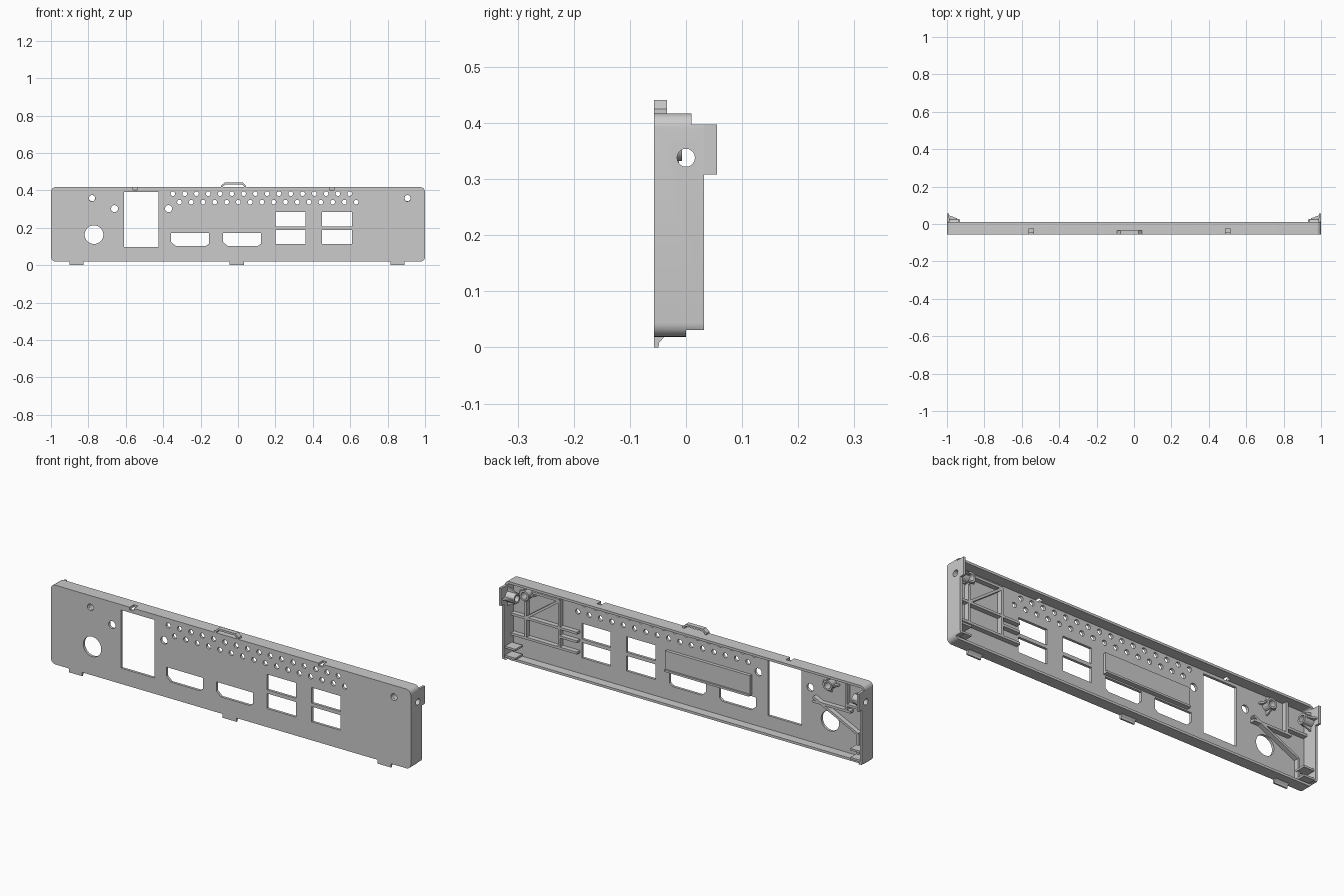
import bpy, bmesh, math
from mathutils import Matrix, Vector

if "Cube" in bpy.data.objects:
    bpy.data.objects.remove(bpy.data.objects["Cube"])

FRONT, INNER, BACK = -0.057, -0.044, 0.032   # y of front face, plate inside, side wall edge


def make(name, bm):
    bmesh.ops.recalc_face_normals(bm, faces=bm.faces)
    me = bpy.data.meshes.new(name)
    bm.to_mesh(me)
    bm.free()
    ob = bpy.data.objects.new(name, me)
    bpy.context.collection.objects.link(ob)
    return ob


def prism(bm, pts, d0, d1, axis='y'):
    """Extrude a 2D outline: xz points along y, or yz points along x."""
    put = (lambda p, d: (p[0], d, p[1])) if axis == 'y' else (lambda p, d: (d, p[0], p[1]))
    a = [bm.verts.new(put(p, d0)) for p in pts]
    b = [bm.verts.new(put(p, d1)) for p in pts]
    bm.faces.new(a)
    bm.faces.new(b[::-1])
    n = len(pts)
    for i in range(n):
        bm.faces.new((a[i], a[(i + 1) % n], b[(i + 1) % n], b[i]))


def rect(x0, x1, z0, z1):
    return [(x0, z0), (x1, z0), (x1, z1), (x0, z1)]


def circle(x, z, r, n=20):
    return [(x + r * math.cos(2 * math.pi * i / n), z + r * math.sin(2 * math.pi * i / n)) for i in range(n)]


def round_rect(x0, x1, z0, z1, r, n=6):
    pts = []
    for k, (cx, cz) in enumerate([(x1 - r, z1 - r), (x0 + r, z1 - r), (x0 + r, z0 + r), (x1 - r, z0 + r)]):
        for i in range(n + 1):
            a = math.pi / 2 * (k + i / n)
            pts.append((cx + r * math.cos(a), cz + r * math.sin(a)))
    return pts


def strip(p, q, w):
    """Thin rectangle of width w running from p to q."""
    p, q = Vector(p), Vector(q)
    s = (q - p).normalized().orthogonal() * w / 2
    return [tuple(p + s), tuple(q + s), tuple(q - s), tuple(p - s)]


def cut(ob, bm):
    cutter = make("cutter", bm)
    cutter.hide_render = True
    mod = ob.modifiers.new("cut", 'BOOLEAN')
    mod.operation, mod.solver, mod.object = 'DIFFERENCE', 'EXACT', cutter
    bpy.context.view_layer.objects.active = ob
    bpy.ops.object.modifier_apply(modifier=mod.name)
    bpy.data.objects.remove(cutter)


def solid(name, pts, d0, d1, axis='y'):
    bm = bmesh.new()
    prism(bm, pts, d0, d1, axis)
    return make(name, bm)


# Open-backed tray
panel = solid("panel_shell", round_rect(-1, 1, 0.019, 0.417, 0.025), FRONT, BACK)
bm = bmesh.new()
prism(bm, round_rect(-0.988, 0.988, 0.031, 0.405, 0.014), INNER, 0.1)
cut(panel, bm)

# Shorter top and bottom lips
bm = bmesh.new()
prism(bm, rect(-1.1, 1.1, 0.397, 0.5), 0.01, 0.1)
prism(bm, rect(-1.1, 1.1, -0.1, 0.0315), 0.0, 0.1)
cut(panel, bm)

# Connector openings, holes and vents in the front
bm = bmesh.new()
openings = [rect(-0.61, -0.425, 0.098, 0.39), circle(-0.77, 0.163, 0.05, 32)]
for x, z, r in [(-0.78, 0.358, 0.017), (-0.66, 0.302, 0.019), (-0.371, 0.302, 0.019), (0.906, 0.358, 0.017)]:
    openings.append(circle(x, z, r))
for x in (-0.358, -0.08):
    openings.append([(x, 0.171), (x, 0.125), (x + 0.025, 0.102), (x + 0.185, 0.102),
                     (x + 0.203, 0.115), (x + 0.203, 0.171)])
for x in (0.2, 0.449):
    openings += [rect(x, x + 0.161, 0.206, 0.284), rect(x, x + 0.161, 0.112, 0.188)]
for i in range(16):
    openings.append(circle(-0.348 + i * 0.063, 0.382, 0.0125, 16))
    openings.append(circle(-0.313 + i * 0.063, 0.337, 0.0125, 16))
for pts in openings:
    prism(bm, pts, -0.08, -0.03)
# Notches in the top edge
for x in (-0.55, 0.5):
    prism(bm, rect(x - 0.012, x + 0.012, 0.403, 0.43), -0.08, -0.024)
# Screw holes through the side walls
for s in (-1, 1):
    prism(bm, circle(0, 0.338, 0.016), s * 0.97, s * 1.03, 'x')
cut(panel, bm)

# Side tabs
for side, s in (("left", -1), ("right", 1)):
    solid(side + "_side_tab", rect(0.0315, 0.055, 0.308, 0.397), s * 0.988, s, 'x')

# Bottom locating tabs
for i, (a, b) in enumerate([(-0.9, -0.826), (-0.045, 0.032), (0.815, 0.89)]):
    solid(f"bottom_tab_{i}", [(FRONT, 0), (-0.049, 0), (-0.048, 0.008), (-0.038, 0.02), (FRONT, 0.02)], a, b, 'x')

# Top latch loop
solid("top_latch", [(-0.09, 0.416), (-0.09, 0.425), (-0.072, 0.441), (0.025, 0.441), (0.043, 0.425),
                    (0.043, 0.416), (0.033, 0.416), (0.033, 0.422), (0.021, 0.431), (-0.068, 0.431),
                    (-0.08, 0.422), (-0.08, 0.416)], FRONT, -0.034)


def boss(name, loc, direction, length, r=0.026, ri=0.0165, n=20):
    """Hollow screw post with four tapering fins."""
    bm = bmesh.new()
    rings = []
    for rad, h in ((r, 0), (r, length), (ri, length), (ri, 0)):
        rings.append([bm.verts.new((x, y, h)) for x, y in circle(0, 0, rad, n)])
    for k in range(4):
        a, b = rings[k], rings[(k + 1) % 4]
        for i in range(n):
            j = (i + 1) % n
            bm.faces.new((a[i], a[j], b[j], b[i]))
    for k in range(4):
        old = set(bm.verts)
        prism(bm, [(r - 0.003, 0), (r + 0.02, 0), (r + 0.004, length * 0.85), (r - 0.003, length * 0.85)],
              -0.004, 0.004)
        new = [v for v in bm.verts if v not in old]
        bmesh.ops.rotate(bm, verts=new, cent=(0, 0, 0), matrix=Matrix.Rotation(k * math.pi / 2, 3, 'Z'))
    rot = Vector((0, 0, 1)).rotation_difference(Vector(direction)).to_matrix().to_4x4()
    bm.transform(Matrix.Translation(loc) @ rot)
    return make(name, bm)


bosses = [boss("left_front_boss", (-0.78, INNER, 0.358), (0, 1, 0), 0.037),
          boss("right_front_boss", (0.906, INNER, 0.358), (0, 1, 0), 0.037),
          boss("left_wall_boss", (-0.988, 0, 0.338), (1, 0, 0), 0.05),
          boss("right_wall_boss", (0.988, 0, 0.338), (-1, 0, 0), 0.05)]

# Raised block behind the small ports
solid("back_block", rect(-0.335, 0.135, 0.185, 0.28), INNER - 0.001, -0.028)
solid("back_block_ledge", rect(-0.335, 0.135, 0.178, 0.188), INNER - 0.001, -0.02)

# Stiffening ribs on the inside of the plate
ribs = [((0.62, 0.24), (0.985, 0.24)), ((0.62, 0.14), (0.985, 0.14)), ((0.72, 0.14), (0.72, 0.38)),
        ((0.905, 0.14), (0.905, 0.325)), ((0.9, 0.245), (0.725, 0.372)), ((0.72, 0.378), (0.87, 0.378)),
        ((0.62, 0.197), (0.72, 0.197)),
        ((-0.69, 0.27), (-0.94, 0.15)), ((-0.69, 0.25), (-0.9, 0.25)), ((-0.94, 0.04), (-0.94, 0.15)),
        ((-0.875, 0.25), (-0.875, 0.404)), ((-0.875, 0.28), (-0.985, 0.28))]
bm = bmesh.new()
for p, q in ribs:
    prism(bm, strip(p, q, 0.012), INNER - 0.001, -0.02)
make("inner_ribs", bm)

# Corner clips near the bottom of the side walls
for side, s in (("left", -1), ("right", 1)):
    bm = bmesh.new()
    for z in (0.04, 0.085):
        prism(bm, rect(*sorted((s * 0.93, s * 0.989)), z, z + 0.01), -0.03, 0.025)
    make(side + "_corner_clip", bm)

# Smooth curved surfaces, keep edges crisp
for ob in bosses + [panel]:
    bpy.ops.object.select_all(action='DESELECT')
    ob.select_set(True)
    bpy.context.view_layer.objects.active = ob
    bpy.ops.object.shade_smooth_by_angle(angle=math.radians(30))
